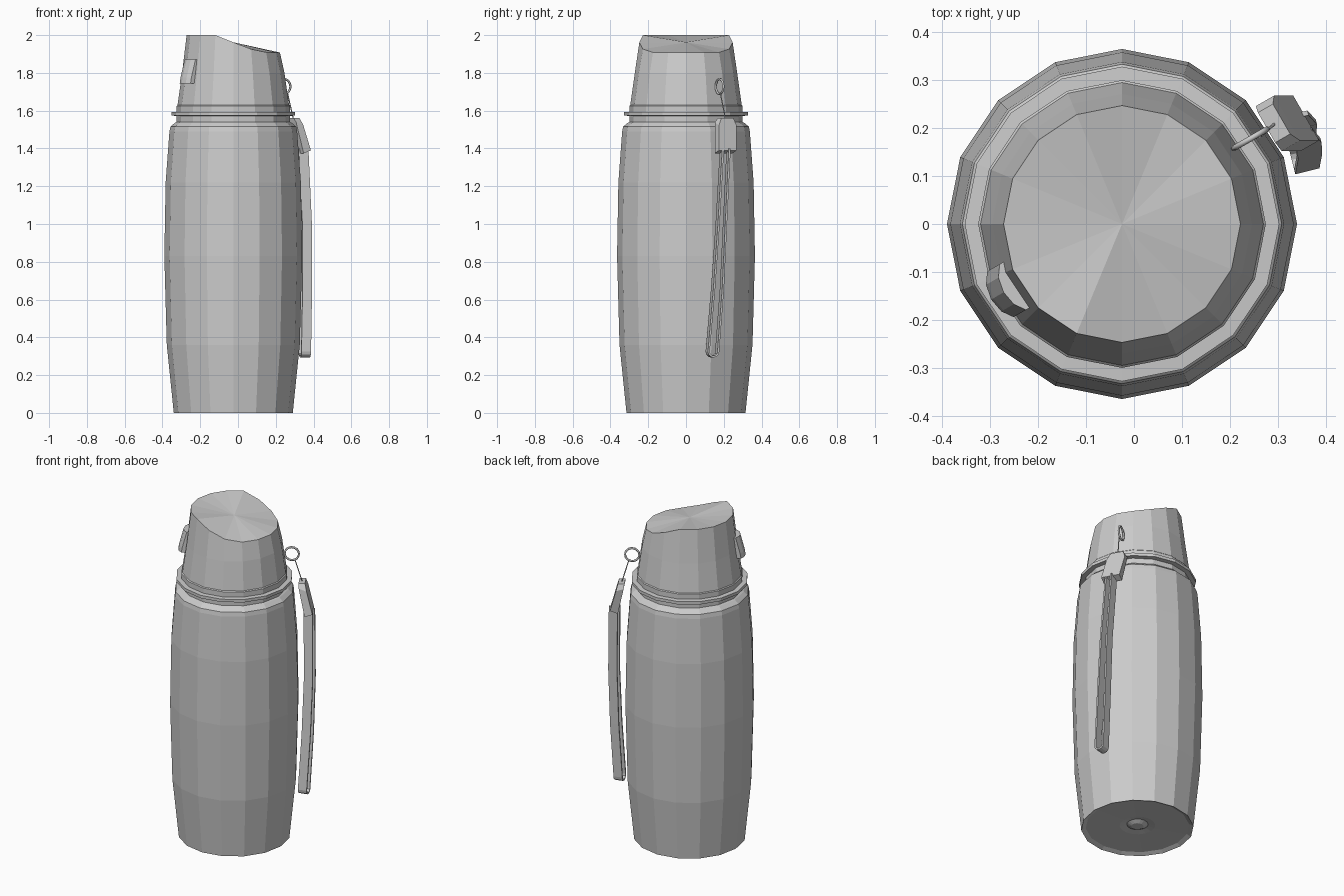
import bpy, bmesh
from math import sin, cos, pi, radians
from mathutils import Vector, Matrix

if "Cube" in bpy.data.objects:
    bpy.data.objects.remove(bpy.data.objects["Cube"])

SIDES, CX = 16, -0.025      # lathe segments and bottle axis


def finish(name, bm):
    bmesh.ops.remove_doubles(bm, verts=bm.verts, dist=1e-5)
    bmesh.ops.recalc_face_normals(bm, faces=bm.faces)
    me = bpy.data.meshes.new(name)
    bm.to_mesh(me)
    bm.free()
    ob = bpy.data.objects.new(name, me)
    bpy.context.collection.objects.link(ob)
    return ob


def lathe(name, profile, slope=None):
    """Spin (radius, z) points; the optional slope replaces z where profile z is None."""
    bm = bmesh.new()
    rows = []
    for r, z in profile:
        row = []
        for i in range(SIDES):
            a = 2 * pi * i / SIDES
            x, y = r * cos(a), r * sin(a)
            row.append(bm.verts.new((CX + x, y, slope(x) if z is None else z)))
            if r == 0:
                row *= SIDES
                break
        rows.append(row)
    for lo, hi in zip(rows, rows[1:]):
        for i in range(SIDES):
            j = (i + 1) % SIDES
            bm.faces.new(list(dict.fromkeys((lo[i], lo[j], hi[j], hi[i]))))
    return finish(name, bm)


def loft(name, sections):
    """Join matching closed loops of points and cap both ends."""
    bm = bmesh.new()
    rows = [[bm.verts.new(p) for p in s] for s in sections]
    n = len(rows[0])
    for lo, hi in zip(rows, rows[1:]):
        for i in range(n):
            j = (i + 1) % n
            bm.faces.new((lo[i], lo[j], hi[j], hi[i]))
    bm.faces.new(rows[0])
    bm.faces.new(rows[-1])
    return finish(name, bm)


def tube(name, points, radius, cyclic=False):
    cu = bpy.data.curves.new(name, 'CURVE')
    cu.dimensions = '3D'
    cu.bevel_depth, cu.bevel_resolution = radius, 1
    cu.use_fill_caps = True
    sp = cu.splines.new('POLY')
    sp.points.add(len(points) - 1)
    for p, co in zip(sp.points, points):
        p.co = (*co, 1)
    sp.use_cyclic_u = cyclic
    ob = bpy.data.objects.new(name, cu)
    bpy.context.collection.objects.link(ob)


# bottle body with dimpled base
lathe("bottle_body", [
    (0, .012), (.035, .012), (.06, .025), (.1, .018), (.29, .012), (.315, 0),
    (.352, .36), (.365, .83), (.358, 1.22), (.338, 1.49), (.333, 1.515),
    (.31, 1.535), (.3, 1.54), (.3, 1.58), (0, 1.58)])

# flange between bottle and lid
lathe("flange_ring", [(.295, 1.572), (.328, 1.574), (.328, 1.592), (.295, 1.594)])


# lid with an S-shaped sloping top
def lid_slope(x):
    pts = [(-1, 2), (-.093, 2), (0, 1.962), (.097, 1.925), (.178, 1.908), (1, 1.905)]
    for (a, za), (b, zb) in zip(pts, pts[1:]):
        if x <= b:
            return za + (zb - za) * (x - a) / (b - a)


lathe("lid", [(0, 1.585), (.3, 1.585), (.3, 1.625), (.295, 1.63),
              (.271, 1.8), (.247, None), (0, None)], lid_slope)


# release button, a rounded wedge on the lid
def button_loop(reach, z):
    a = radians(210)
    out, tan = Vector((cos(a), sin(a), 0)), Vector((-sin(a), cos(a), 0))
    shape = [(.235, -.055), (reach - .022, -.055), (reach - .006, -.032), (reach, 0)]
    shape += [(r, -t) for r, t in reversed(shape[:3])]
    return [Vector((CX, 0, z)) + out * r + tan * t for r, t in shape]


loft("release_button", [button_loop(.315, 1.745), button_loop(.31, 1.775), button_loop(.285, 1.87)])

# metal ring and cord
u = Vector((cos(radians(30)), sin(radians(30)), 0))
ring_c = Vector((.243, .178, 1.728))
tube("lanyard_ring", [ring_c + .04 * (u * cos(i * pi / 8) + Vector((0, 0, sin(i * pi / 8))))
                      for i in range(16)], .006, True)
tube("lanyard_cord", [(.262, .182, 1.693), (.292, .208, 1.56)], .003)

# strap clip, a tilted block narrowing at the top
v = Vector((-u.y, u.x, 0))


def clip_loop(x, y, z, half_w, half_t, tilt):
    return [Vector((x, y, z - tilt * s)) + u * half_t * s + v * half_w * t
            for s, t in ((-1, -1), (1, -1), (1, 1), (-1, 1))]


loft("strap_clip", [clip_loop(.292, .21, 1.562, .036, .018, 0),
                    clip_loop(.3, .21, 1.53, .054, .022, .008),
                    clip_loop(.34, .21, 1.382, .054, .022, -.008)])

# hanging strap: a flat ribbon folded into a long loop
w = Vector((cos(radians(14)), sin(radians(14)), 0))
across = Vector((-w.y, w.x, 0))
spine = [(.342, .208, 1.4, .018), (.36, .187, 1.0, .02), (.36, .167, .66, .024), (.354, .14, .325, .026)]
path = [Vector(s[:3]) - across * s[3] for s in spine]
path += [Vector(spine[-1][:3]) + .027 * (-across * cos(i * pi / 6) - Vector((0, 0, sin(i * pi / 6))))
         for i in range(1, 6)]
path += [Vector(s[:3]) + across * s[3] for s in reversed(spine)]
bm = bmesh.new()
rows = [[bm.verts.new(p + w * .026 * s) for s in (-1, 1)] for p in path]
for p, q in zip(rows, rows[1:]):
    bm.faces.new((p[0], p[1], q[1], q[0]))
strap = finish("strap_loop", bm)
mod = strap.modifiers.new("thickness", 'SOLIDIFY')
mod.thickness, mod.offset = .01, 0
